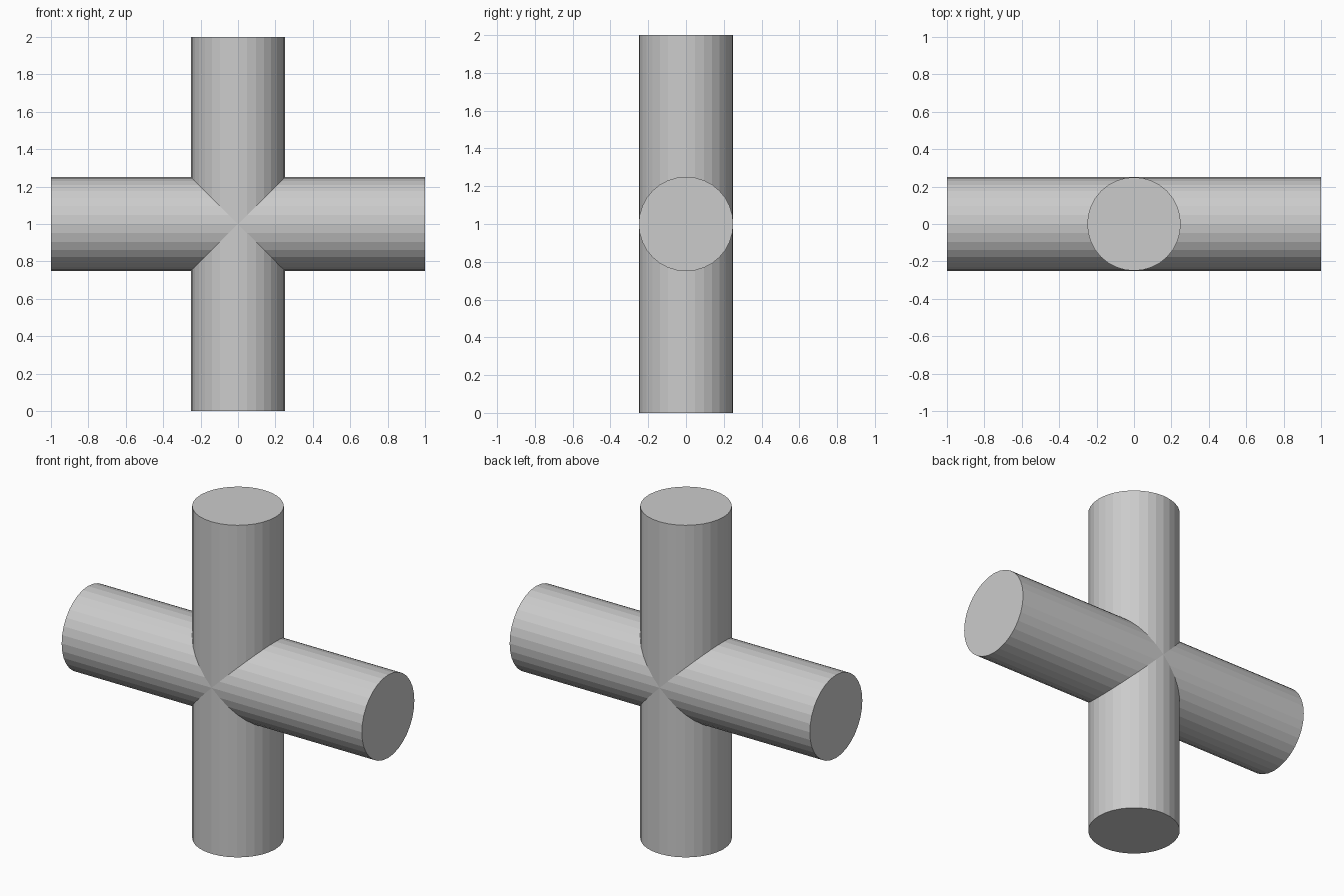
import bpy, bmesh
from math import sin, cos, tau
from mathutils import Matrix, Vector

if "Cube" in bpy.data.objects:
    bpy.data.objects.remove(bpy.data.objects["Cube"])

RADIUS, REACH, SIDES = 0.25, 1.0, 32
CENTRE = Vector((0, 0, 1))


def add_arm(bm, turn):
    """Capped round arm, mitred where it meets its neighbours."""
    rot = Matrix.Rotation(turn, 3, 'Y')
    inner, outer = [], []
    for i in range(SIDES):
        x, y = RADIUS * sin(tau * i / SIDES), RADIUS * cos(tau * i / SIDES)
        inner.append(bm.verts.new(CENTRE + rot @ Vector((x, y, abs(x)))))
        outer.append(bm.verts.new(CENTRE + rot @ Vector((x, y, REACH))))
    for i in range(SIDES):
        j = (i + 1) % SIDES
        bm.faces.new((inner[i], inner[j], outer[j], outer[i]))
    bm.faces.new(outer)


# Four equal arms welded into one clean cross
bm = bmesh.new()
for k in range(4):
    add_arm(bm, tau * k / 4)
bmesh.ops.remove_doubles(bm, verts=bm.verts, dist=1e-4)
bmesh.ops.recalc_face_normals(bm, faces=bm.faces)

mesh = bpy.data.meshes.new("crossed_cylinders")
bm.to_mesh(mesh)
bm.free()
bpy.context.collection.objects.link(bpy.data.objects.new("crossed_cylinders", mesh))
